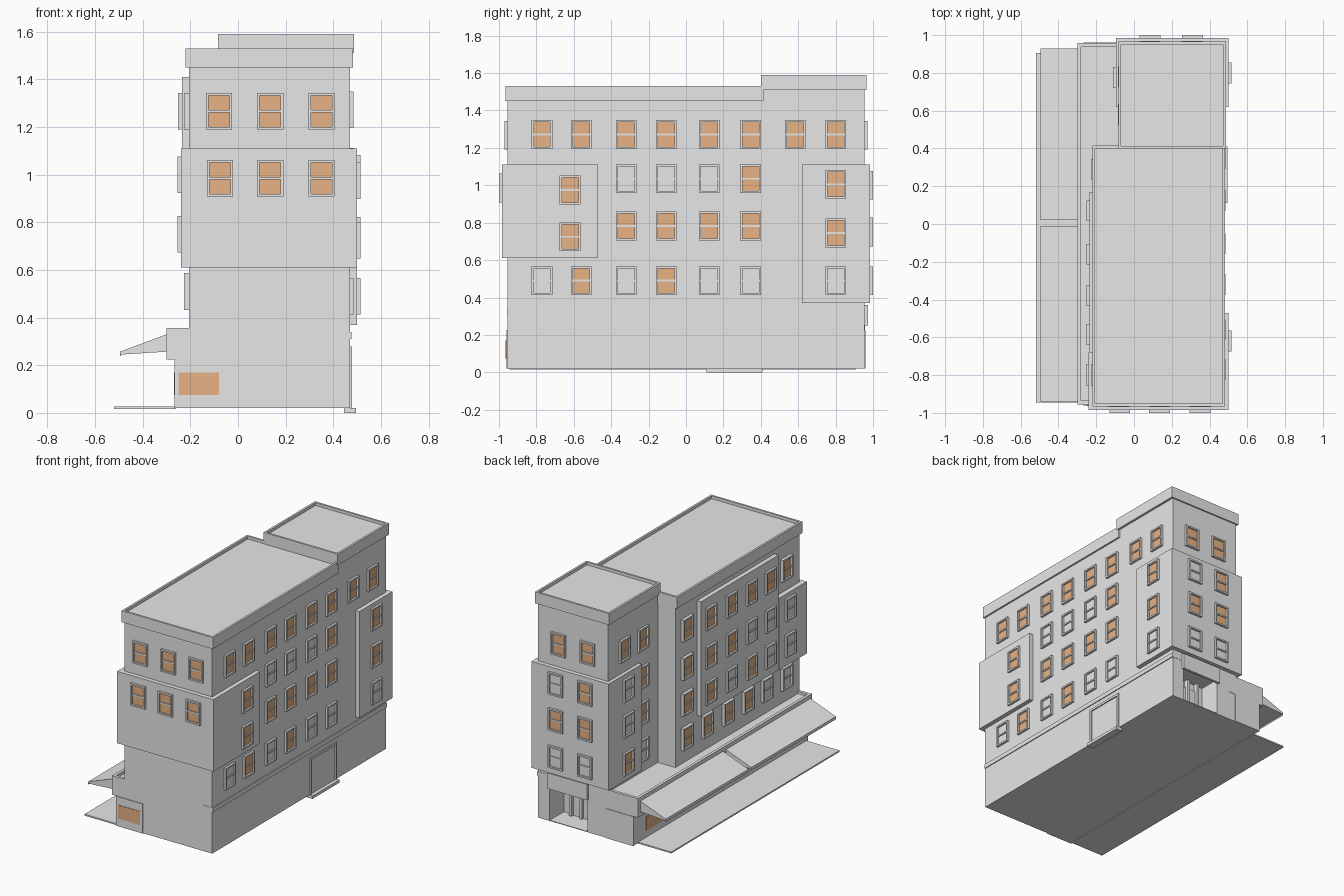
import bpy, bmesh
from mathutils import Matrix, Vector

if bpy.data.objects.get("Cube"):
    bpy.data.objects.remove(bpy.data.objects["Cube"])


def material(name, rgb):
    m = bpy.data.materials.new(name)
    m.use_nodes = True
    m.diffuse_color = (*rgb, 1)
    m.node_tree.nodes["Principled BSDF"].inputs["Base Color"].default_value = (*rgb, 1)
    return m


GREY = material("pale grey", (0.8, 0.8, 0.8))
GLOW = material("warm lit glass", (0.9, 0.5, 0.26))


def finish(name, bm):
    mesh = bpy.data.meshes.new(name)
    bmesh.ops.recalc_face_normals(bm, faces=bm.faces)
    bm.to_mesh(mesh)
    bm.free()
    mesh.materials.append(GREY)
    mesh.materials.append(GLOW)
    ob = bpy.data.objects.new(name, mesh)
    bpy.context.collection.objects.link(ob)
    return ob


def add_box(bm, x, y, z, mat=0, frame=Matrix()):
    lo, hi = Vector((x[0], y[0], z[0])), Vector((x[1], y[1], z[1]))
    place = Matrix.Translation((lo + hi) / 2) @ Matrix.Diagonal((*(hi - lo), 1))
    verts = bmesh.ops.create_cube(bm, size=1, matrix=frame @ place)["verts"]
    for f in {f for v in verts for f in v.link_faces}:
        f.material_index = mat


def box(name, x, y, z):
    bm = bmesh.new()
    add_box(bm, x, y, z)
    return finish(name, bm)


def prism(name, profile, y):
    """Extrude an x-z profile between two y values."""
    bm = bmesh.new()
    face = bm.faces.new([bm.verts.new((px, y[0], pz)) for px, pz in profile])
    new = bmesh.ops.extrude_face_region(bm, geom=[face])["geom"]
    bmesh.ops.translate(bm, vec=(0, y[1] - y[0], 0),
                        verts=[v for v in new if isinstance(v, bmesh.types.BMVert)])
    return finish(name, bm)


def parapet(name, x, y, z, rim=0.02, drop=0.02):
    """Roof slab whose top is inset and sunk behind a rim."""
    bm = bmesh.new()
    add_box(bm, x, y, z)
    top = max(bm.faces, key=lambda f: f.calc_center_median().z)
    bmesh.ops.inset_region(bm, faces=[top], thickness=rim)
    inner = bmesh.ops.extrude_face_region(bm, geom=[top])["geom"]
    bmesh.ops.translate(bm, vec=(0, 0, -drop),
                        verts=[v for v in inner if isinstance(v, bmesh.types.BMVert)])
    bm.faces.remove(top)
    return finish(name, bm)


# Local facade axes: u along the wall, outward, up
SIDES = {
    "front": Matrix(((1, 0, 0, 0), (0, -1, 0, 0), (0, 0, 1, 0), (0, 0, 0, 1))),
    "back": Matrix.Identity(4),
    "left": Matrix(((0, 1, 0, 0), (1, 0, 0, 0), (0, 0, 1, 0), (0, 0, 0, 1))),
    "right": Matrix(((0, -1, 0, 0), (1, 0, 0, 0), (0, 0, 1, 0), (0, 0, 0, 1))),
}


def windows(name, side, wall, cols, rows):
    """rows: (height, pattern); o = lit, g = grey, - = none."""
    bm, m = bmesh.new(), SIDES[side]
    w, h, t, out = 0.055, 0.077, 0.011, wall + 0.015
    for z, pattern in rows:
        for u, kind in zip(cols, pattern):
            if kind == "-":
                continue
            for s in (-1, 1):
                a, b = sorted((u + s * w, u + s * (w - t)))
                add_box(bm, (a, b), (wall - 0.01, out), (z - h, z + h), 0, m)
                a, b = sorted((z + s * h, z + s * (h - t)))
                add_box(bm, (u - w, u + w), (wall - 0.01, out), (a, b), 0, m)
            add_box(bm, (u - w + t, u + w - t), (wall - 0.004, wall + 0.003),
                    (z - h + t, z + h - t), int(kind == "o"), m)
            add_box(bm, (u - w + t, u + w - t), (wall, wall + 0.01),
                    (z - 0.005, z + 0.005), 0, m)
    finish(name, bm)


# Ground floor, with a recessed entrance at the back
BACK, FRONT = 0.955, -0.955
box("ground_floor", (-0.265, 0.47), (FRONT, 0.8), (0.02, 0.34))
box("entrance_side_wall", (0.38, 0.47), (0.8, BACK), (0.02, 0.34))
box("entrance_inner_wall", (-0.265, 0.09), (0.8, BACK), (0.02, 0.34))
box("entrance_lintel", (0.09, 0.38), (0.8, BACK), (0.28, 0.34))
box("entrance_floor", (0.09, 0.38), (0.8, BACK), (0.02, 0.025))
box("entrance_door", (0.16, 0.3), (0.795, 0.81), (0.025, 0.23))
for x in (0.15, 0.23, 0.31):
    box("entrance_post", (x - 0.01, x + 0.01), (0.8, 0.83), (0.025, 0.28))
box("entrance_canopy", (0.08, 0.39), (BACK, 0.972), (0.25, 0.36))
box("belt_ledge", (0.4, 0.476), (FRONT - 0.002, BACK + 0.002), (0.31, 0.34))

# Side shop wing
parapet("shop_fascia", (-0.30, 0.0), (FRONT, 0.957), (0.225, 0.357), 0.028, 0.02)
for y in (FRONT, BACK):
    box("shop_end_panel", (-0.267, -0.062), (y - 0.006, y + 0.006), (0.02, 0.225))
bm = bmesh.new()
add_box(bm, (-0.25, -0.08), (-0.964, -0.96), (0.075, 0.17), 1)
finish("shop_end_window", bm)
bm = bmesh.new()
for i in range(7):
    y = -0.78 + i * 0.25
    add_box(bm, (-0.269, -0.264), (y - 0.1, y + 0.1), (0.075, 0.17), 1)
finish("shop_side_windows", bm)
for y in ((-0.94, -0.01), (0.02, 0.93)):
    prism("awning", [(-0.3, 0.33), (-0.495, 0.257), (-0.495, 0.237), (-0.49, 0.245), (-0.3, 0.257)], y)
box("pavement", (-0.52, -0.26), (-0.945, 0.905), (0.016, 0.026))

# Service door on the left side
for y in (0.125, 0.4):
    box("service_door_jamb", (0.46, 0.478), (y - 0.008, y + 0.008), (0.02, 0.27))
box("service_door_head", (0.46, 0.478), (0.117, 0.408), (0.262, 0.278))
box("service_step", (0.445, 0.495), (0.11, 0.41), (0, 0.02))

# Upper floors and roofs
box("main_block", (-0.205, 0.47), (FRONT, 0.41), (0.33, 1.46))
box("rear_block", (-0.07, 0.47), (0.4, BACK), (0.33, 1.52))
parapet("main_roof", (-0.22, 0.482), (-0.965, 0.415), (1.45, 1.53))
parapet("rear_roof", (-0.083, 0.486), (0.4, 0.965), (1.51, 1.59))

# Projecting bays
box("front_bay", (-0.24, 0.5), (-0.985, -0.68), (0.61, 1.11))
box("front_bay_return", (0.3, 0.5), (-0.7, -0.47), (0.61, 1.11))
box("rear_bay", (-0.095, 0.5), (0.62, 0.985), (0.37, 1.11))
box("side_bay", (-0.236, -0.15), (-0.68, 0.17), (0.61, 1.41))

# Windows
LIT = "oooooooo"
windows("front_upper_windows", "front", 0.955, (-0.08, 0.135, 0.35), [(1.267, LIT)])
windows("front_bay_windows", "front", 0.985, (-0.075, 0.135, 0.35), [(0.985, LIT)])
windows("left_windows", "left", 0.47, (-0.77, -0.56, -0.32, -0.105, 0.125, 0.345, 0.585, 0.8),
        [(1.272, LIT), (1.035, "--gggo"), (0.782, "--oooo"), (0.49, "gogogg")])
windows("left_front_bay_windows", "left", 0.5, (-0.62,), [(0.975, "o"), (0.725, "o")])
windows("left_rear_bay_windows", "left", 0.5, (0.8,), [(1.005, "o"), (0.745, "o"), (0.49, "g")])
windows("back_upper_windows", "back", 0.955, (0.085, 0.31), [(1.267, LIT)])
windows("back_bay_windows", "back", 0.985, (0.085, 0.31), [(1.0, "og"), (0.75, "oo"), (0.49, "gg")])
windows("right_rear_windows", "right", 0.07, (0.58, 0.78),
        [(1.267, "oo"), (1.0, "o"), (0.75, "o"), (0.49, "g")])
windows("right_rear_bay_windows", "right", 0.095, (0.775,), [(1.0, "g"), (0.75, "g"), (0.49, "o")])
windows("right_wall_windows", "right", 0.212, (0.29, 0.07, -0.16, -0.38, -0.585, -0.8),
        [(1.267, "o----o"), (1.0, "o"), (0.75, "o"), (0.51, "oooogg")])
windows("right_side_bay_windows", "right", 0.236, (0.07, -0.16, -0.38, -0.585),
        [(1.267, LIT), (1.0, "oogg"), (0.75, "ogog")])
windows("right_front_bay_windows", "right", 0.24, (-0.8,), [(1.0, "g"), (0.75, "g")])
